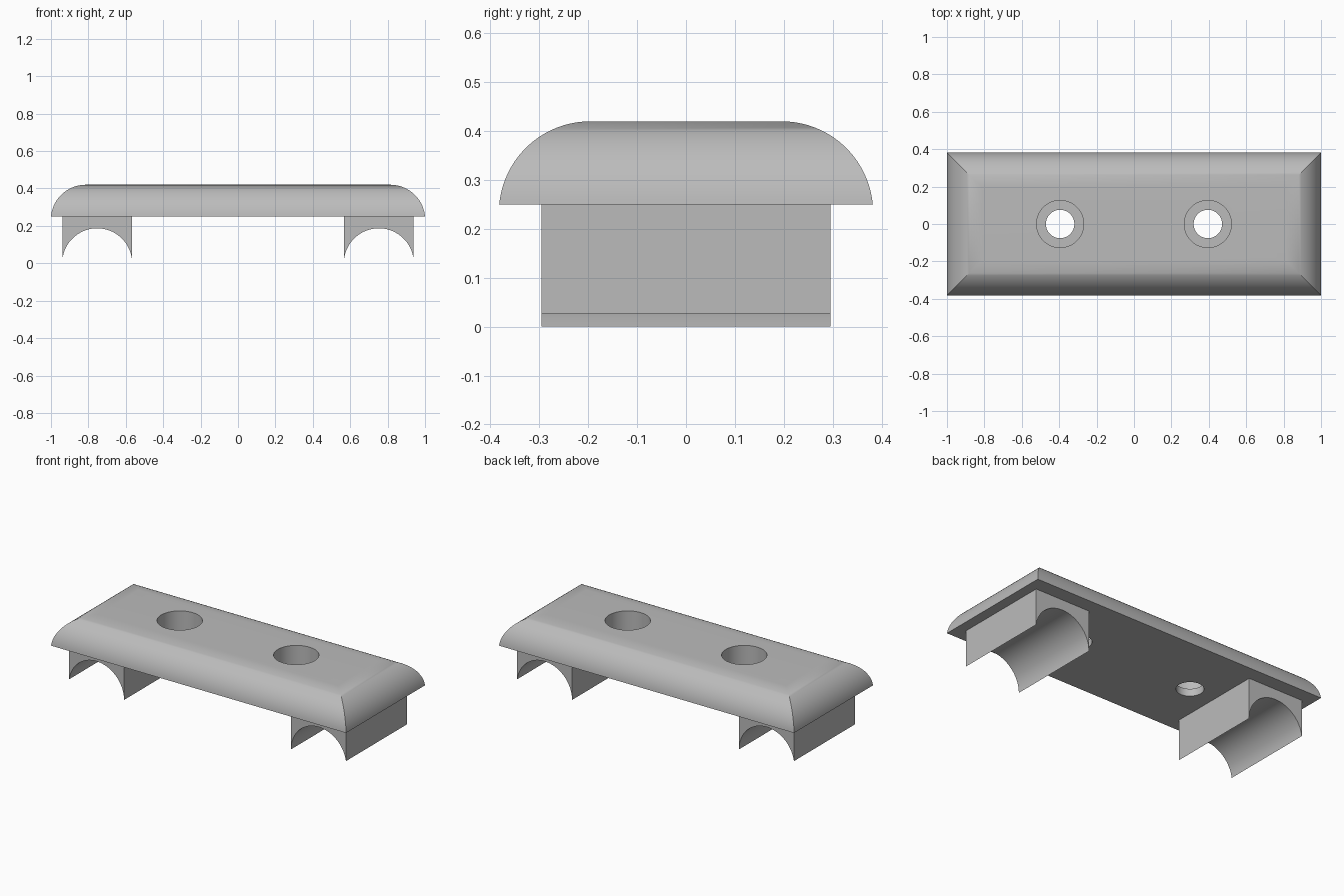
import bpy, bmesh, math

cube = bpy.data.objects.get("Cube")
if cube:
    bpy.data.objects.remove(cube, do_unlink=True)

HALF_X, HALF_Y = 1.0, 0.382      # plate footprint
BASE, TOP = 0.25, 0.42           # plate underside and top
ROUND = 0.187                    # edge rounding radius
HOLE_X = 0.395

grey = bpy.data.materials.new("light grey")
grey.use_nodes = True
grey.diffuse_color = (0.5, 0.5, 0.5, 1)
grey.node_tree.nodes["Principled BSDF"].inputs["Base Color"].default_value = (0.5, 0.5, 0.5, 1)


def finish(name, bm):
    bmesh.ops.recalc_face_normals(bm, faces=bm.faces)
    mesh = bpy.data.meshes.new(name)
    bm.to_mesh(mesh)
    bm.free()
    obj = bpy.data.objects.new(name, mesh)
    bpy.context.collection.objects.link(obj)
    mesh.materials.append(grey)
    return obj


def activate(obj):
    bpy.ops.object.select_all(action='DESELECT')
    obj.select_set(True)
    bpy.context.view_layer.objects.active = obj


def smooth(obj):
    activate(obj)
    bpy.ops.object.shade_smooth_by_angle(angle=math.radians(30))


def rounded_plate():
    # Stacked rectangles that shrink along an arc, giving mitred corners
    bm = bmesh.new()
    steps = 20
    start = math.asin((BASE - TOP + ROUND) / ROUND)
    reach = ROUND * math.cos(start)
    rings = []
    for i in range(steps + 1):
        a = start + (math.pi / 2 - start) * i / steps
        inset = reach - ROUND * math.cos(a)
        z = TOP - ROUND + ROUND * math.sin(a)
        x, y = HALF_X - inset, HALF_Y - inset
        rings.append([bm.verts.new((sx * x, sy * y, z))
                      for sx, sy in ((-1, -1), (1, -1), (1, 1), (-1, 1))])
    for low, high in zip(rings, rings[1:]):
        for k in range(4):
            n = (k + 1) % 4
            bm.faces.new((low[k], low[n], high[n], high[k]))
    bm.faces.new(rings[0][::-1])
    bm.faces.new(rings[-1])
    return finish("plate", bm)


def drill(target, x, radius, bottom, top):
    # Cut one round hole and discard the cutter
    bpy.ops.mesh.primitive_cylinder_add(vertices=64, radius=radius, depth=top - bottom,
                                        location=(x, 0, (top + bottom) / 2))
    cutter = bpy.context.object
    cutter.hide_render = True
    activate(target)
    mod = target.modifiers.new("hole", 'BOOLEAN')
    mod.operation, mod.solver, mod.object = 'DIFFERENCE', 'EXACT', cutter
    bpy.ops.object.modifier_apply(modifier=mod.name)
    bpy.data.objects.remove(cutter, do_unlink=True)


def saddle(name, side):
    # Block with an arched channel running front to back
    inner, outer, half_y = 0.566, 0.938, 0.295
    centre, radius, segments = 0.753, 0.187, 40
    last = math.acos((outer - centre) / radius)
    outline = [(outer, BASE), (inner, BASE)]
    for i in range(segments + 1):
        a = math.pi + (last - math.pi) * i / segments
        outline.append((centre + radius * math.cos(a), radius * math.sin(a)))
    bm = bmesh.new()
    face = bm.faces.new([bm.verts.new((side * x, -half_y, z)) for x, z in outline])
    extruded = bmesh.ops.extrude_face_region(bm, geom=[face])["geom"]
    bmesh.ops.translate(bm, vec=(0, 2 * half_y, 0),
                        verts=[v for v in extruded if isinstance(v, bmesh.types.BMVert)])
    smooth(finish(name, bm))


# Plate with two counterbored screw holes
plate = rounded_plate()
for x in (-HOLE_X, HOLE_X):
    drill(plate, x, 0.126, 0.295, 0.5)
    drill(plate, x, 0.076, 0.2, 0.4)
smooth(plate)

# Arched saddles under each end
saddle("left_saddle", 1)
saddle("right_saddle", -1)
